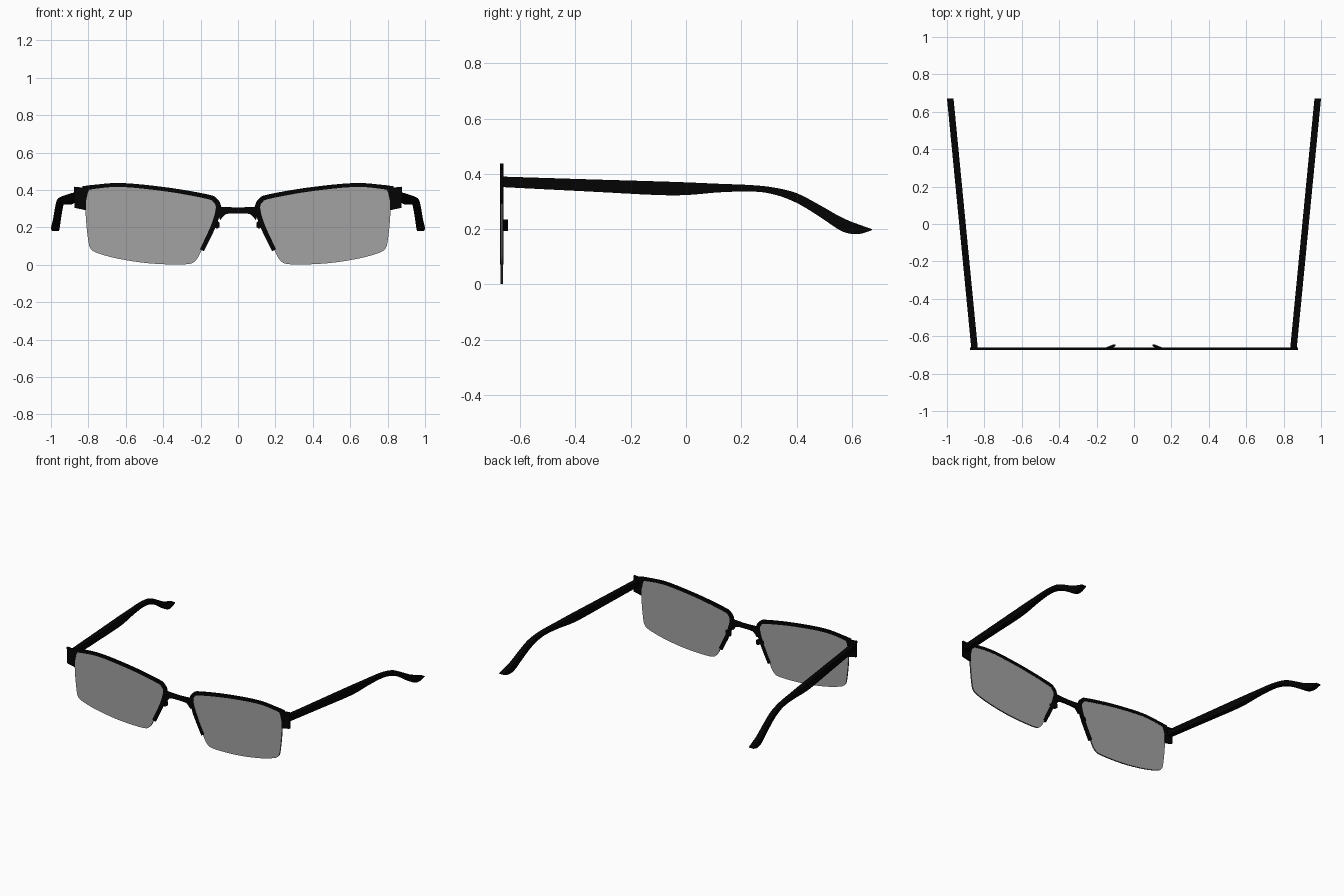
import bpy, bmesh
from mathutils import Vector

if "Cube" in bpy.data.objects:
    bpy.data.objects.remove(bpy.data.objects["Cube"])


def material(name, rgba):
    m = bpy.data.materials.new(name)
    m.diffuse_color = rgba
    m.use_nodes = True
    m.node_tree.nodes["Principled BSDF"].inputs["Base Color"].default_value = m.diffuse_color
    return m


BLACK = material("black_frame", (0.001, 0.001, 0.001, 1))
TINT = material("tinted_lens", (0.36, 0.36, 0.36, 1))
EDGE = material("lens_edge", (0.08, 0.08, 0.08, 1))
Y0, Y1 = -0.673, -0.660          # front frame thickness


def smooth(pts, n=6, closed=False):
    """Catmull-Rom interpolation through tuples of any length."""
    p = [Vector(q) for q in pts]
    count, out = len(p), []
    for i in range(count if closed else count - 1):
        if closed:
            a, b, c, d = (p[(i + k) % count] for k in (-1, 0, 1, 2))
        else:
            a, b, c, d = (p[min(max(i + k, 0), count - 1)] for k in (-1, 0, 1, 2))
        for s in range(n):
            t = s / n
            out.append(0.5 * (2 * b + (c - a) * t + (2 * a - 5 * b + 4 * c - d) * t * t
                              + (3 * b - a - 3 * c + d) * t ** 3))
    return out if closed else out + [p[-1]]


def finish(name, bm, mat, mirror=True):
    bmesh.ops.recalc_face_normals(bm, faces=bm.faces)
    me = bpy.data.meshes.new(name)
    bm.to_mesh(me)
    bm.free()
    me.materials.append(mat)
    ob = bpy.data.objects.new(name, me)
    bpy.context.collection.objects.link(ob)
    if mirror:
        ob.modifiers.new("mirror", 'MIRROR').use_mirror_merge = False
    bpy.ops.object.select_all(action='DESELECT')
    ob.select_set(True)
    bpy.context.view_layer.objects.active = ob
    bpy.ops.object.shade_smooth_by_angle()
    return ob


def loft(name, rings, mat, mirror=True):
    """Skin matching rings of points and cap both ends."""
    bm = bmesh.new()
    vs = [[bm.verts.new(c) for c in r] for r in rings]
    n = len(vs[0])
    for a, b in zip(vs, vs[1:]):
        for i in range(n):
            j = (i + 1) % n
            bm.faces.new((a[i], a[j], b[j], b[i]))
    bm.faces.new(vs[0])
    bm.faces.new(vs[-1])
    return finish(name, bm, mat, mirror)


def plate(name, pts, y0, y1, mat):
    """Flat x-z outline with thickness in y."""
    return loft(name, [[(p[0], y, p[1]) for p in pts] for y in (y0, y1)], mat)


def ribbon(name, pts, mirror=True):
    """Frame strip along (x, z, width) points."""
    c = smooth(pts)
    rings = []
    for i, p in enumerate(c):
        t = c[min(i + 1, len(c) - 1)] - c[max(i - 1, 0)]
        nrm = Vector((-t[1], t[0])).normalized() * p[2] / 2
        a, b = (p[0] + nrm.x, p[1] + nrm.y), (p[0] - nrm.x, p[1] - nrm.y)
        rings.append([(a[0], Y0, a[1]), (b[0], Y0, b[1]), (b[0], Y1, b[1]), (a[0], Y1, a[1])])
    return loft(name, rings, BLACK, mirror)


# Lenses, with a darker ground edge
lens = [(.108, .31), (.145, .20), (.19, .09), (.225, .025), (.28, .003), (.46, .007),
        (.62, .029), (.73, .056), (.785, .083), (.802, .14), (.815, .28), (.81, .37),
        (.77, .412), (.62, .428), (.38, .402), (.17, .362), (.122, .34)]
ob = plate("lens", smooth(lens, 5, True), -.671, -.662, TINT)
ob.data.materials.append(EDGE)
for f in ob.data.polygons:
    if abs(f.normal.y) < .5:
        f.material_index = 1

# Half rims over the top and down the nose side
ribbon("half_rim", [(.83, .405, .03), (.77, .417, .022), (.62, .427, .021), (.38, .403, .022),
                    (.17, .366, .024), (.122, .345, .026), (.105, .30, .028),
                    (.133, .205, .026), (.193, .078, .024)])

# Bridge, flaring where it meets the rims
ribbon("bridge", [(-.108, .279, .085), (-.085, .286, .053), (-.06, .291, .037), (0, .291, .032),
                  (.06, .291, .037), (.085, .286, .053), (.108, .279, .085)], False)

# End pieces at the outer corners
plate("end_piece", [(.79, .415), (.825, .422), (.83, .413), (.877, .418), (.875, .305),
                    (.812, .292), (.813, .34), (.803, .385)], Y0, Y1, BLACK)

# Small nose pad hooks behind the rim
loft("nose_hook", [[(x, y0, .214 - h), (x, y0, .214 + h), (x, y1, .214 + h), (x, y1, .214 - h)]
                   for x, y0, y1, h in [(.152, -.666, -.661, .008), (.125, -.666, -.650, .016),
                                        (.110, -.660, -.644, .020), (.099, -.652, -.644, .012)]],
     BLACK)

# Temples: y, top z, bottom z
arm = smooth([(-.665, .39, .352), (-.35, .38, .336), (-.05, .371, .322), (.12, .364, .333),
              (.24, .359, .336), (.32, .350, .325), (.40, .330, .295), (.48, .289, .247),
              (.55, .249, .200), (.59, .230, .184), (.63, .215, .183), (.672, .200, .196)], 5)
rings = []
for y, top, bot in arm:
    x = .8525 + (y + .665) / 1.337 * .130
    rings.append([(x - .0175, y, bot), (x + .0175, y, bot),
                  (x + .0175, y, top), (x - .0175, y, top)])
loft("temple", rings, BLACK)
